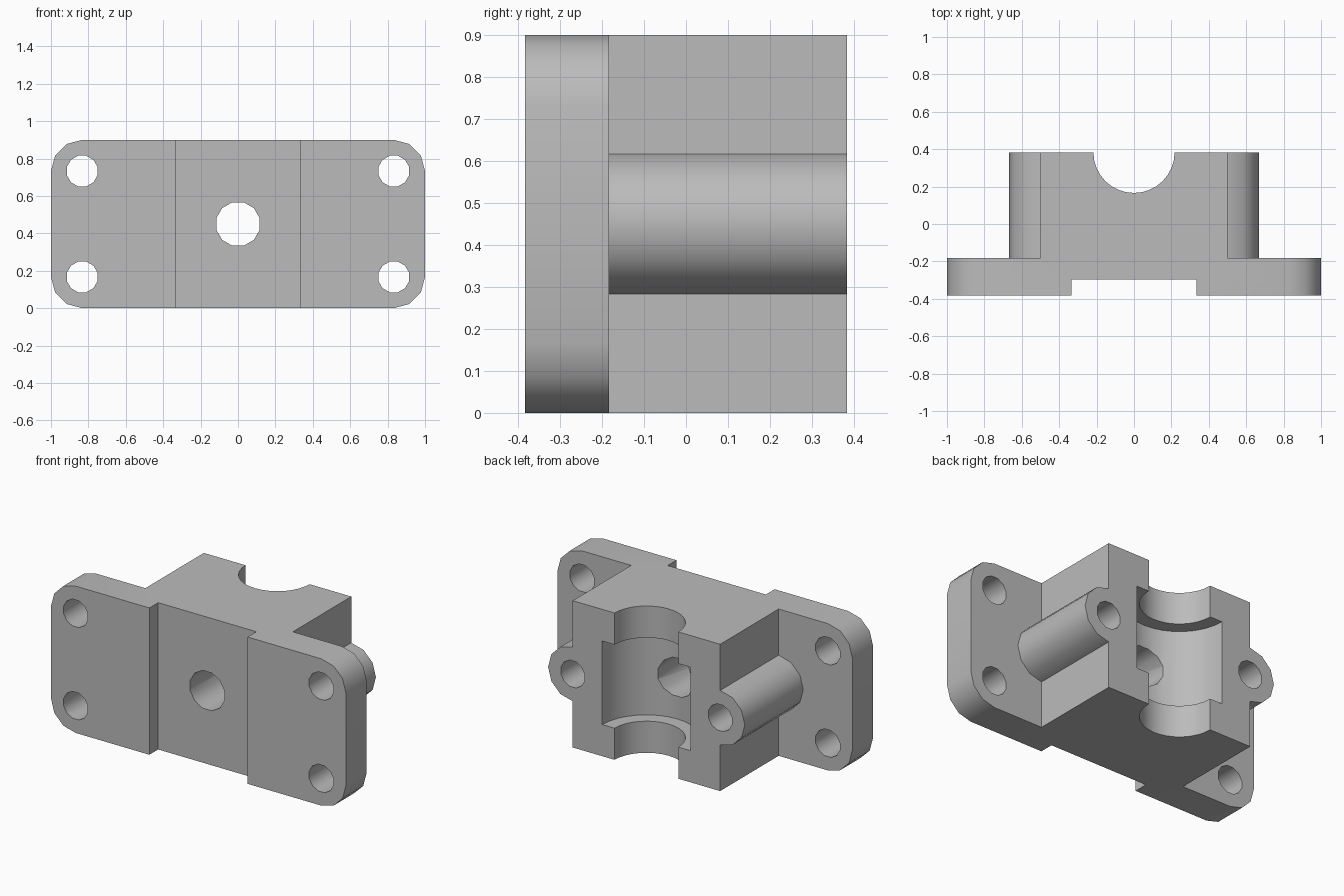
import bpy
import bmesh
import math
from mathutils import Matrix

old = bpy.data.objects.get("Cube")
if old:
    bpy.data.objects.remove(old, do_unlink=True)

# Overall dimensions
HEIGHT = 0.9
MID = HEIGHT / 2
FRONT, BACK = -0.383, 0.383
PLATE_BACK = -0.183
GROOVE = -0.298

grey = bpy.data.materials.new("machined_grey")
grey.use_nodes = True
colour = (0.5, 0.5, 0.5, 1)
grey.diffuse_color = colour
grey.node_tree.nodes["Principled BSDF"].inputs["Base Color"].default_value = colour


def finish(name, bm):
    bmesh.ops.recalc_face_normals(bm, faces=bm.faces)
    mesh = bpy.data.meshes.new(name)
    bm.to_mesh(mesh)
    bm.free()
    mesh.materials.append(grey)
    obj = bpy.data.objects.new(name, mesh)
    bpy.context.collection.objects.link(obj)
    return obj


def cylinder(name, radius, start, end, x, other, axis="Y", sides=12, turn=0):
    """Cylinder from start to end along Y or Z; other is its z or y centre."""
    bm = bmesh.new()
    spin = Matrix.Rotation(math.radians(turn), 4, "Z")
    bmesh.ops.create_cone(bm, cap_ends=True, segments=sides, radius1=radius,
                          radius2=radius, depth=end - start, matrix=spin)
    middle = (start + end) / 2
    if axis == "Y":
        place = Matrix.Translation((x, middle, other)) @ Matrix.Rotation(math.pi / 2, 4, "X")
    else:
        place = Matrix.Translation((x, other, middle))
    bm.transform(place)
    return finish(name, bm)


def combine(target, tool, operation):
    mod = target.modifiers.new(tool.name, "BOOLEAN")
    mod.operation = operation
    mod.solver = "EXACT"
    mod.object = tool
    bpy.context.view_layer.objects.active = target
    bpy.ops.object.modifier_apply(modifier=mod.name)
    bpy.data.objects.remove(tool, do_unlink=True)


# Flange, central block and front groove: one mirrored plan profile, extruded up
half = [(0.333, GROOVE), (0.333, FRONT), (1, FRONT),
        (1, PLATE_BACK), (0.5, PLATE_BACK), (0.5, BACK)]
plan = half + [(-x, y) for x, y in reversed(half)]
bm = bmesh.new()
base = bm.faces.new([bm.verts.new((x, y, 0)) for x, y in plan])
raised = bmesh.ops.extrude_face_region(bm, geom=[base])
bmesh.ops.translate(bm, vec=(0, 0, HEIGHT),
                    verts=[g for g in raised["geom"] if isinstance(g, bmesh.types.BMVert)])
# Rounded flange corners
corners = [e for e in bm.edges
           if all(abs(v.co.x) > 0.99 for v in e.verts)
           and abs(e.verts[0].co.y - e.verts[1].co.y) > 0.01]
bmesh.ops.bevel(bm, geom=corners, offset=0.167, segments=3, profile=0.5, affect="EDGES")
body = finish("bearing_bracket", bm)

# Round bolt lugs on both sides of the block
for side in (-1, 1):
    combine(body, cylinder("lug", 0.167, PLATE_BACK - 0.05, BACK, side * 0.5, MID), "UNION")

# Half-round bore and its wider recess
combine(body, cylinder("bore", 0.217, -0.1, 1, 0, BACK, "Z", 32), "DIFFERENCE")
combine(body, cylinder("recess", 0.3, 0.194, 0.706, 0, BACK, "Z", 32), "DIFFERENCE")

# Central feed hole, flange holes and blind lug holes
combine(body, cylinder("feed_hole", 0.12, -0.5, 0.3, 0, MID, turn=15), "DIFFERENCE")
for side in (-1, 1):
    for level in (-1, 1):
        combine(body, cylinder("flange_hole", 0.085, -0.5, 0, side * 0.833,
                               MID + level * 0.283, turn=15), "DIFFERENCE")
    combine(body, cylinder("lug_hole", 0.083, 0, 0.5, side * 0.5, MID, turn=15), "DIFFERENCE")

# Smooth round walls, crisp edges
bpy.ops.object.select_all(action="DESELECT")
body.select_set(True)
bpy.context.view_layer.objects.active = body
bpy.ops.object.shade_smooth_by_angle(angle=math.radians(35))
